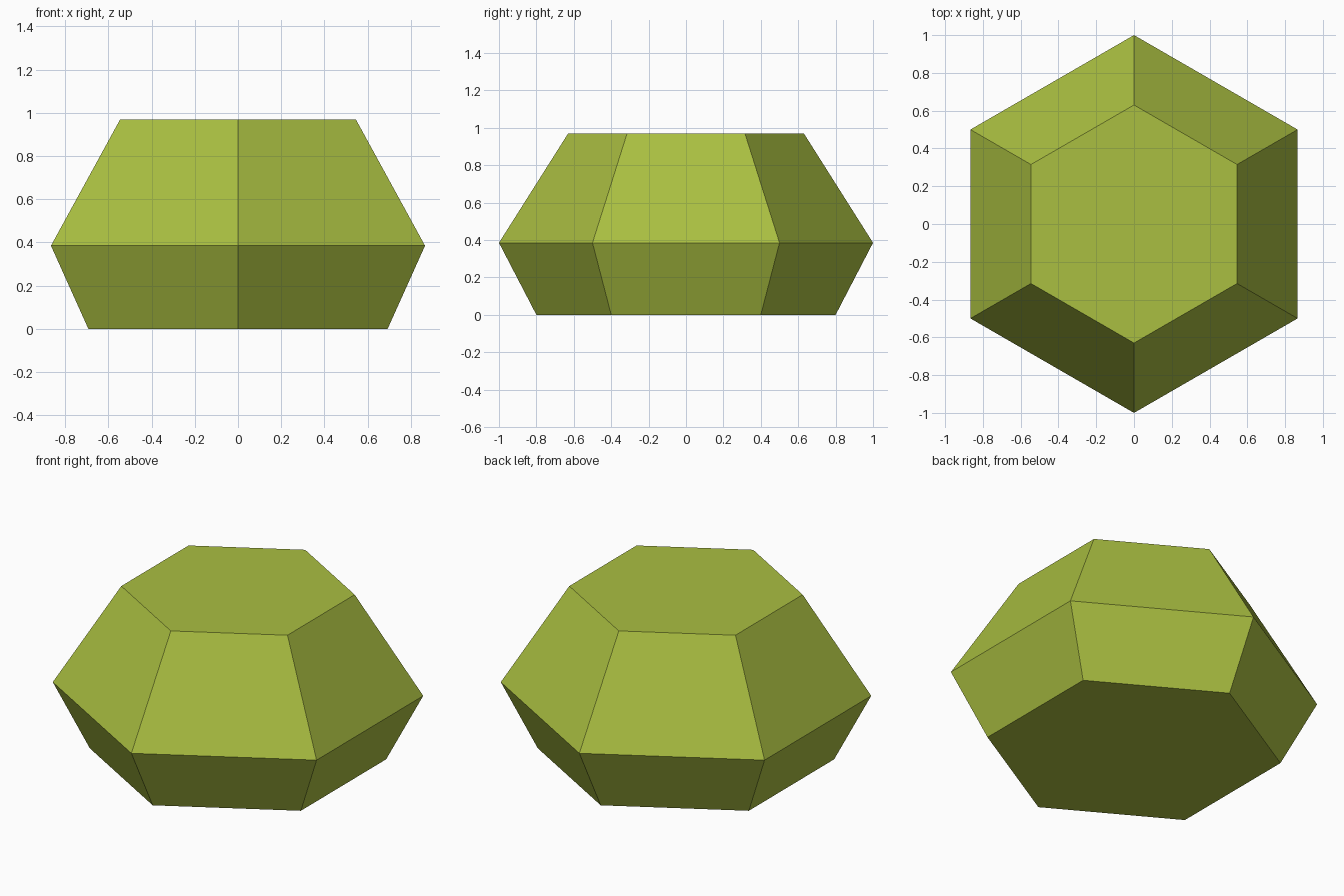
import bpy, bmesh, math

if "Cube" in bpy.data.objects:
    bpy.data.objects.remove(bpy.data.objects["Cube"])

SIDES = 6
# (radius, height) of each ring, bottom to top
PROFILE = [(0.80, 0.0), (1.0, 0.385), (0.63, 0.97)]

# Faceted gem body: hexagonal rings joined by flat faces
bm = bmesh.new()
rings = []
for r, z in PROFILE:
    ring = []
    for i in range(SIDES):
        a = math.pi / 2 + 2 * math.pi * i / SIDES
        ring.append(bm.verts.new((r * math.cos(a), r * math.sin(a), z)))
    rings.append(ring)
for low, high in zip(rings, rings[1:]):
    for i in range(SIDES):
        j = (i + 1) % SIDES
        bm.faces.new((low[i], low[j], high[j], high[i]))

# Flat base and top
bm.faces.new(rings[0][::-1])
bm.faces.new(rings[-1])
bmesh.ops.recalc_face_normals(bm, faces=bm.faces[:])

mesh = bpy.data.meshes.new("gem_body")
bm.to_mesh(mesh)
bm.free()
body = bpy.data.objects.new("gem_body", mesh)
bpy.context.collection.objects.link(body)

# Single olive green colour
mat = bpy.data.materials.new("olive_green")
mat.diffuse_color = (0.402, 0.521, 0.053, 1.0)
mat.use_nodes = True
mat.node_tree.nodes["Principled BSDF"].inputs["Base Color"].default_value = mat.diffuse_color
mesh.materials.append(mat)
